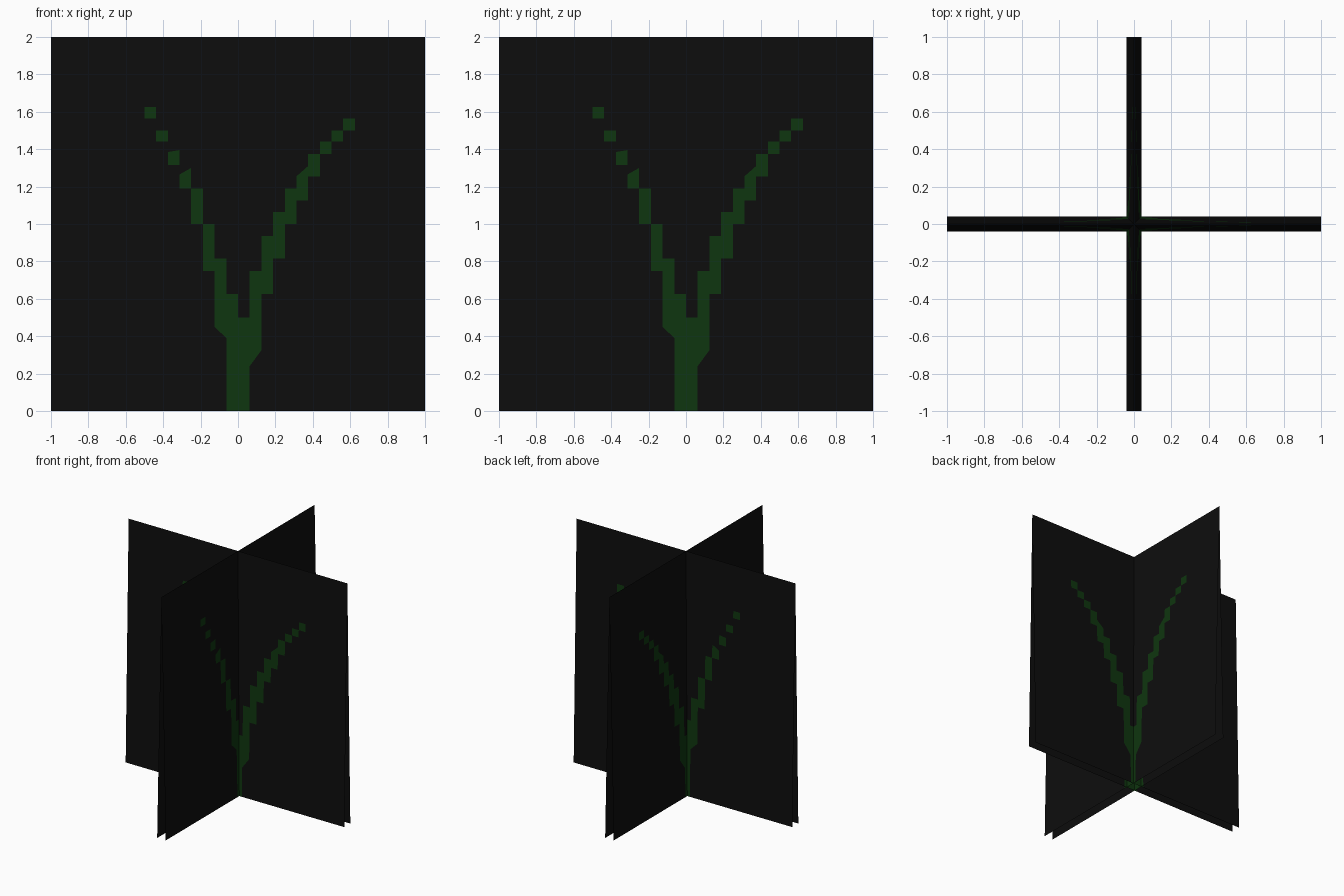
import bpy
import bmesh

if "Cube" in bpy.data.objects:
    bpy.data.objects.remove(bpy.data.objects["Cube"])

SPREAD = 0.039   # half gap between paired sheets at the bottom
CELL = 0.0625    # width of one step of the stem


def material(name, rgb):
    m = bpy.data.materials.new(name)
    m.diffuse_color = (*rgb, 1.0)
    m.use_nodes = True
    m.node_tree.nodes["Principled BSDF"].inputs["Base Color"].default_value = m.diffuse_color
    return m


black = material("near black", (0.004, 0.004, 0.004))
green = material("dark green", (0.0045, 0.036, 0.0048))

# Stem steps from left to right: (bottom left, bottom right, top left, top right)
STEPS = [
    (1.565, 1.565, 1.625, 1.625),
    (1.44, 1.44, 1.50, 1.50),
    (1.315, 1.315, 1.385, 1.395),
    (1.19, 1.19, 1.265, 1.30),
    (1.00, 1.00, 1.19, 1.19),
    (0.75, 0.75, 1.00, 1.00),
    (0.45, 0.39, 0.815, 0.815),
    (0.00, 0.00, 0.625, 0.625),
    (0.00, 0.00, 0.50, 0.50),
    (0.24, 0.325, 0.75, 0.75),
    (0.625, 0.625, 0.935, 0.935),
    (0.815, 0.815, 1.065, 1.065),
    (1.00, 1.00, 1.19, 1.19),
    (1.125, 1.125, 1.255, 1.31),
    (1.255, 1.255, 1.375, 1.375),
    (1.375, 1.375, 1.44, 1.44),
    (1.44, 1.44, 1.50, 1.50),
    (1.50, 1.50, 1.565, 1.565),
]
FIRST = -8 * CELL
LAST = FIRST + len(STEPS) * CELL


def sheet(name, along_x, side):
    """One leaning sheet with the forked stem cut into its faces."""
    bm = bmesh.new()

    def point(u, z):
        off = side * SPREAD * (1 - z / 2)
        return bm.verts.new((u, off, z) if along_x else (off, u, z))

    def quad(u0, u1, bl, br, tl, tr, index):
        if max(tl - bl, tr - br) < 1e-5:
            return
        vs = [point(u0, bl), point(u1, br), point(u1, tr), point(u0, tl)]
        if (side > 0) == along_x:      # keep normals facing outward
            vs.reverse()
        bm.faces.new(vs).material_index = index

    # plain outer areas
    quad(-1, FIRST, 0, 0, 2, 2, 0)
    quad(LAST, 1, 0, 0, 2, 2, 0)
    # each column: background, stem, background
    for i, (bl, br, tl, tr) in enumerate(STEPS):
        u0 = FIRST + i * CELL
        u1 = u0 + CELL
        quad(u0, u1, 0, 0, bl, br, 0)
        quad(u0, u1, bl, br, tl, tr, 1)
        quad(u0, u1, tl, tr, 2, 2, 0)

    bmesh.ops.remove_doubles(bm, verts=bm.verts, dist=1e-5)
    mesh = bpy.data.meshes.new(name)
    bm.to_mesh(mesh)
    bm.free()
    mesh.materials.append(black)
    mesh.materials.append(green)
    bpy.context.collection.objects.link(bpy.data.objects.new(name, mesh))


# Two crossed pairs, each pair meeting along its top edge
sheet("front_sheet", True, -1)
sheet("back_sheet", True, 1)
sheet("left_sheet", False, -1)
sheet("right_sheet", False, 1)
